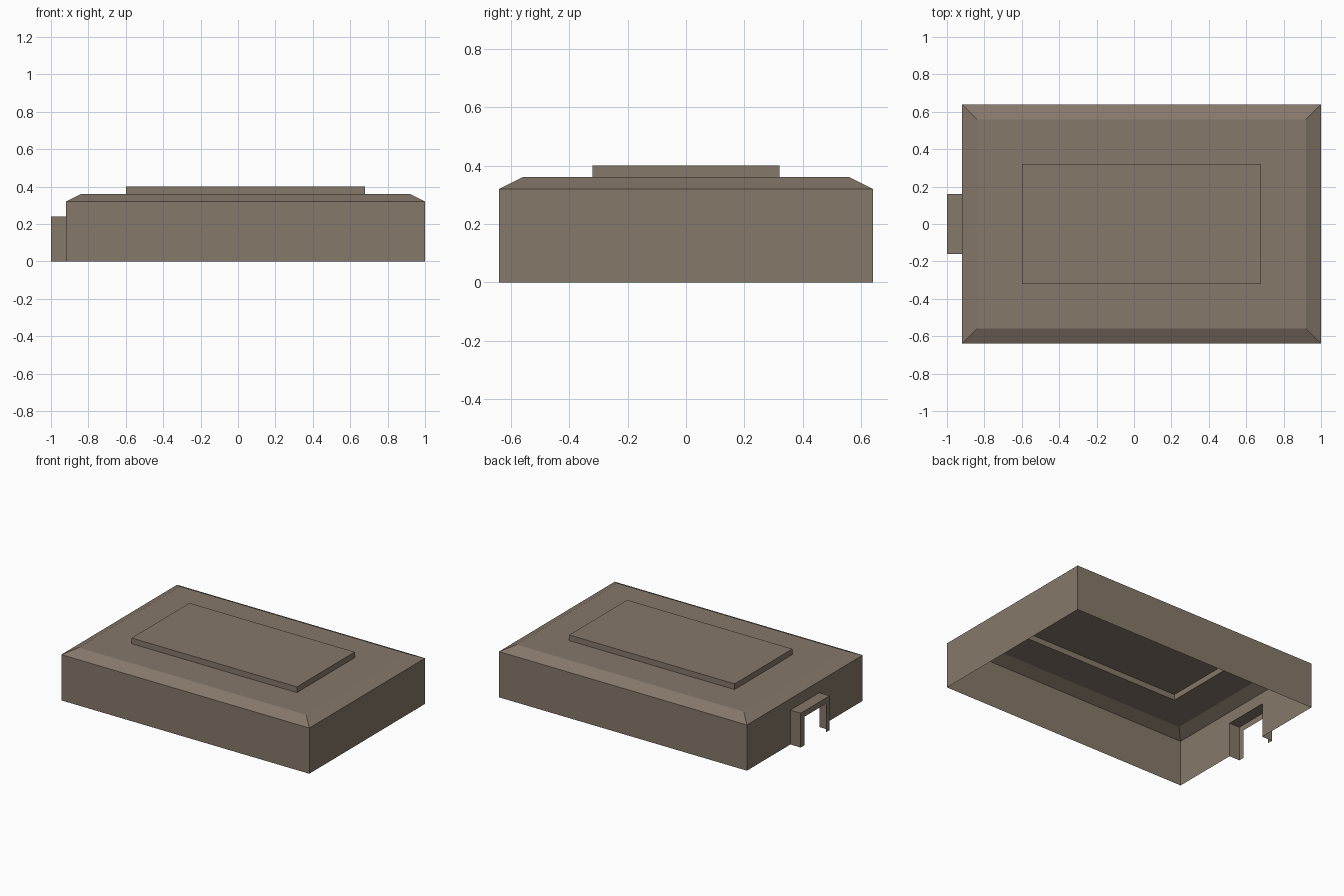
import bpy, bmesh

if "Cube" in bpy.data.objects:
    bpy.data.objects.remove(bpy.data.objects["Cube"])

mat = bpy.data.materials.new("brown grey")
mat.diffuse_color = (0.235, 0.188, 0.144, 1)
mat.use_nodes = True
mat.node_tree.nodes["Principled BSDF"].inputs["Base Color"].default_value = mat.diffuse_color


def rect(x0, x1, y, z):
    # counter-clockwise seen from above; edge 3 is the -x side
    return [(x0, -y, z), (x1, -y, z), (x1, y, z), (x0, y, z)]


def arch(x, y, z):
    # upside-down U outline in the plane x, from +y foot to -y foot
    return [(x, y, 0), (x, y, z), (x, -y, z), (x, -y, 0)]


def make(name, faces):
    bm = bmesh.new()
    for f in faces:
        bm.faces.new([bm.verts.new(c) for c in f])
    bmesh.ops.remove_doubles(bm, verts=bm.verts, dist=1e-4)
    me = bpy.data.meshes.new(name)
    bm.to_mesh(me)
    bm.free()
    me.materials.append(mat)
    ob = bpy.data.objects.new(name, me)
    bpy.context.collection.objects.link(ob)
    return ob


def loft(rings, skip=()):
    return [(a[i], a[(i + 1) % 4], b[(i + 1) % 4], b[i])
            for k, (a, b) in enumerate(zip(rings, rings[1:]))
            for i in range(4) if (k, i) not in skip]


# Open-bottomed shell: walls, sloped rim, flat top with a hole under the panel
base, eave = rect(-0.92, 1, 0.64, 0), rect(-0.92, 1, 0.64, 0.32)
top = rect(-0.84, 0.92, 0.56, 0.36)
panel_low, panel_high = (rect(-0.6, 0.68, 0.32, z) for z in (0.36, 0.40))
shell = loft([base, eave, top, panel_low], skip={(0, 3)})

# Left wall with the doorway cut out of it
door_in = arch(-0.92, 0.16, 0.24)
shell.append([base[3]] + door_in + [base[0], eave[0], eave[3]])
make("shell", shell)

# Raised panel, hollow underneath
make("raised_panel", loft([panel_low, panel_high]) + [panel_high])

# Projecting doorway: thin sides and top, framed front
door_out, opening = arch(-1, 0.16, 0.24), arch(-1, 0.12, 0.20)
sides = [(door_in[i], door_in[i + 1], door_out[i + 1], door_out[i]) for i in range(3)]
front = [(door_out[i], door_out[i + 1], opening[i + 1], opening[i]) for i in range(3)]
make("doorway", sides + front)
